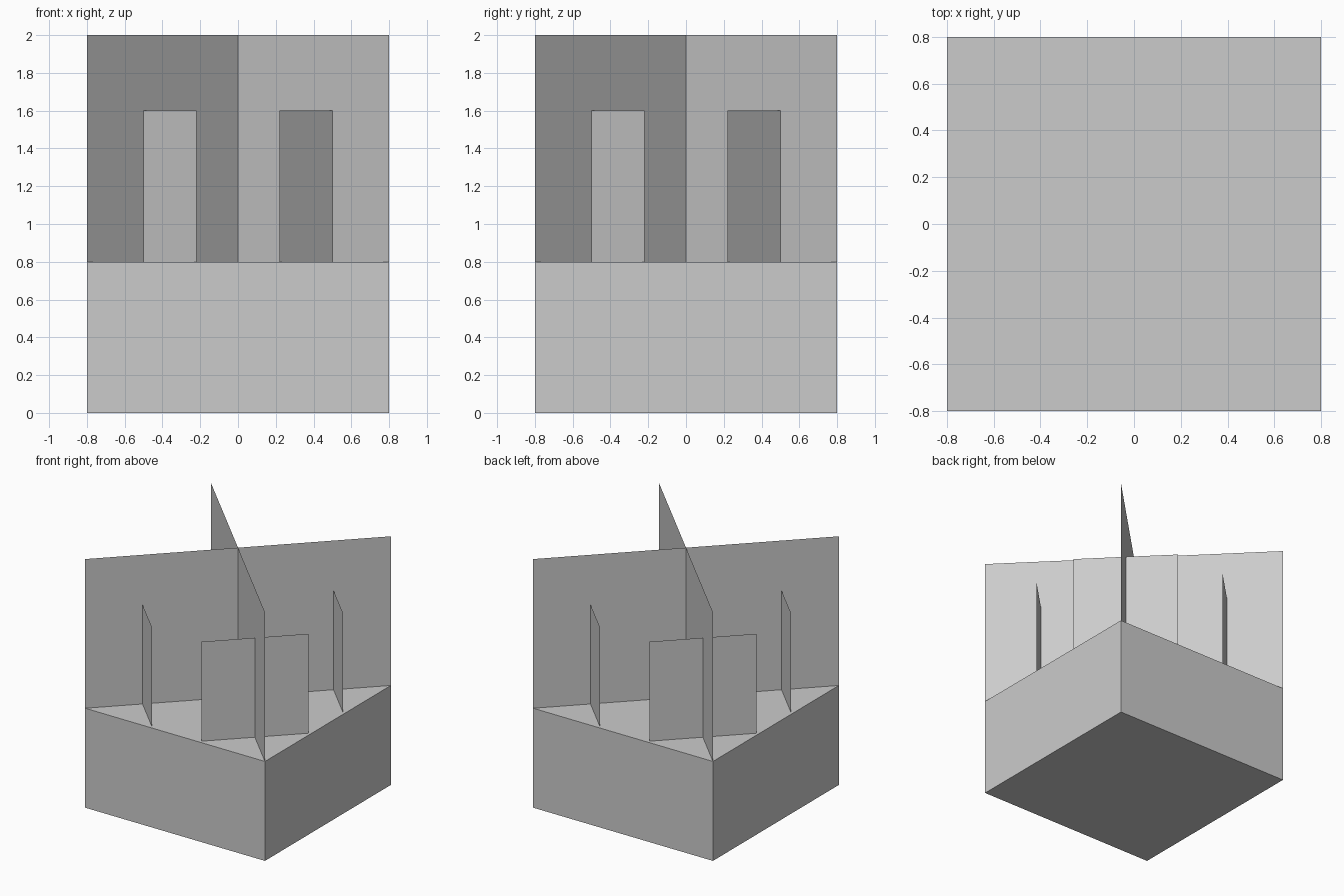
import bpy
from math import radians, cos, sin

if "Cube" in bpy.data.objects:
    bpy.data.objects.remove(bpy.data.objects["Cube"])

BASE = 0.8      # half width of the block, and its height


def mesh_object(name, verts, faces):
    mesh = bpy.data.meshes.new(name)
    mesh.from_pydata(verts, [], faces)
    obj = bpy.data.objects.new(name, mesh)
    bpy.context.collection.objects.link(obj)
    return obj


def upright_sheet(name, centre, half_width, angle, z0, z1):
    """Thin vertical sheet; half_width is measured along the sheet."""
    dx, dy = half_width * cos(angle), half_width * sin(angle)
    x, y = centre
    verts = [(x - dx, y - dy, z0), (x + dx, y + dy, z0),
             (x + dx, y + dy, z1), (x - dx, y - dy, z1)]
    return mesh_object(name, verts, [(0, 1, 2, 3)])


# Solid base block
bpy.ops.mesh.primitive_cube_add(size=1, location=(0, 0, BASE / 2))
block = bpy.context.object
block.name = "base_block"
block.scale = (2 * BASE, 2 * BASE, BASE)

# Two tall sheets crossing on the diagonals
root2 = 2 ** 0.5
for i, deg in enumerate((45, 135)):
    upright_sheet(f"tall_cross_sheet_{i + 1}", (0, 0), BASE * root2,
                  radians(deg), BASE, 2.0)

# Four short sheets, each crossing one arm of the tall sheets
for sx in (-1, 1):
    for sy in (-1, 1):
        deg = 135 if sx == sy else 45
        side = ("front" if sy < 0 else "back") + ("_left" if sx < 0 else "_right")
        upright_sheet(f"short_sheet_{side}", (0.5 * sx, 0.5 * sy),
                      0.28 * root2, radians(deg), BASE, 1.6)
